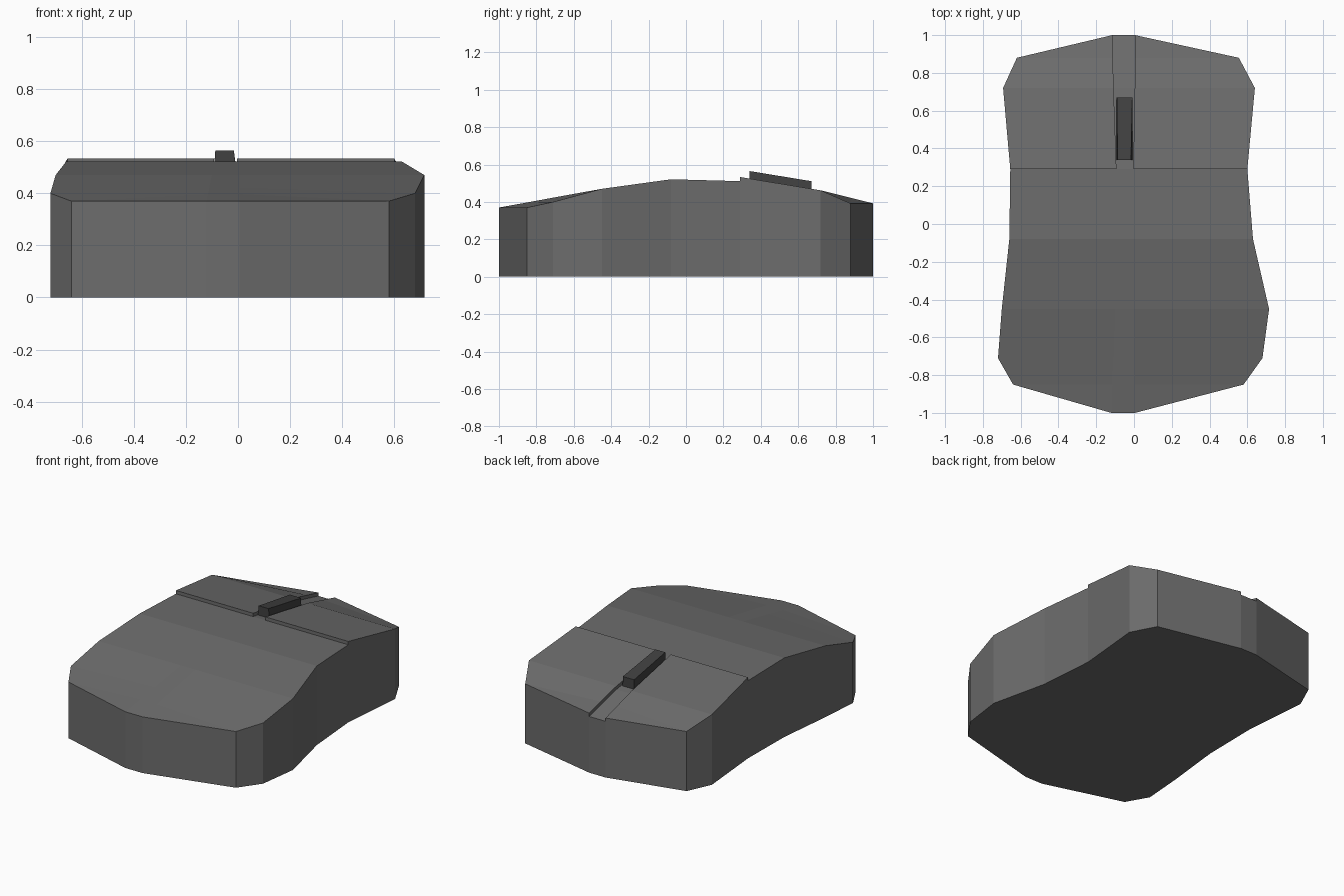
import bpy, bmesh

if "Cube" in bpy.data.objects:
    bpy.data.objects.remove(bpy.data.objects["Cube"])


def material(name, v):
    m = bpy.data.materials.new(name)
    m.diffuse_color = (v, v, v, 1)
    m.use_nodes = True
    m.node_tree.nodes["Principled BSDF"].inputs["Base Color"].default_value = m.diffuse_color
    return m


SHELL = material("dark grey plastic", 0.15)
RUBBER = material("black rubber", 0.052)


def slab(name, top, bottom, mat):
    """Closed solid between two equal grids of points (rows run along y, columns along x)."""
    bm = bmesh.new()
    t = [[bm.verts.new(p) for p in row] for row in top]
    b = [[bm.verts.new(p) for p in row] for row in bottom]
    n, m = len(t), len(t[0])
    for i in range(n - 1):
        for j in range(m - 1):
            bm.faces.new((t[i][j], t[i][j + 1], t[i + 1][j + 1], t[i + 1][j]))
            bm.faces.new((b[i][j], b[i + 1][j], b[i + 1][j + 1], b[i][j + 1]))
    rim = ([(0, j) for j in range(m)] + [(i, m - 1) for i in range(1, n)]
           + [(n - 1, j) for j in range(m - 2, -1, -1)] + [(i, 0) for i in range(n - 2, 0, -1)])
    for (i, j), (k, l) in zip(rim, rim[1:] + rim[:1]):
        bm.faces.new((b[i][j], b[k][l], t[k][l], t[i][j]))
    bmesh.ops.remove_doubles(bm, verts=bm.verts, dist=1e-5)
    bmesh.ops.recalc_face_normals(bm, faces=bm.faces)
    me = bpy.data.meshes.new(name)
    bm.to_mesh(me)
    bm.free()
    me.materials.append(mat)
    ob = bpy.data.objects.new(name, me)
    bpy.context.collection.objects.link(ob)
    return ob


# Stations from back to front: y, left edge, groove left, groove right, right edge, edge z, middle z
STATIONS = [
    (-1.00, -0.12, -0.12, 0.005, 0.005, 0.37, 0.37),
    (-0.85, -0.64, -0.115, 0.005, 0.58, 0.37, 0.397),
    (-0.71, -0.72, -0.11, 0.005, 0.68, 0.40, 0.423),
    (-0.45, -0.70, -0.10, 0.005, 0.715, 0.47, 0.47),
    (-0.08, -0.66, -0.095, 0.00, 0.63, 0.521, 0.521),
    (0.29, -0.655, -0.093, -0.004, 0.60, 0.511, 0.511),
    (0.72, -0.693, -0.108, 0.004, 0.64, 0.44, 0.44),
    (0.88, -0.62, -0.112, 0.005, 0.555, 0.37, 0.40),
    (1.00, -0.115, -0.115, 0.005, 0.005, 0.37, 0.37),
]


def points(s, columns, lift=0.0):
    zs = (s[5], s[6], s[6], s[5])
    return [(s[1 + c], s[0], zs[c] + lift) for c in columns]


# Main body with a flat underside
top = [points(s, range(4)) for s in STATIONS]
base = [[(x, y, 0) for x, y, z in row] for row in top]
slab("mouse_body", top, base, SHELL)

# Two raised click buttons, separated by the wheel groove
for name, cols in (("left_button", (0, 1)), ("right_button", (2, 3))):
    front = STATIONS[5:]
    slab(name, [points(s, cols, 0.022) for s in front], [points(s, cols) for s in front], SHELL)

# Sloping scroll wheel block in the groove
ends = [(0.34, -0.087, -0.016, 0.565), (0.67, -0.091, -0.009, 0.511)]
slab("scroll_wheel",
     [[(a, y, z), (b, y, z)] for y, a, b, z in ends],
     [[(-0.092, y, z - 0.07), (-0.008, y, z - 0.07)] for y, a, b, z in ends], RUBBER)
